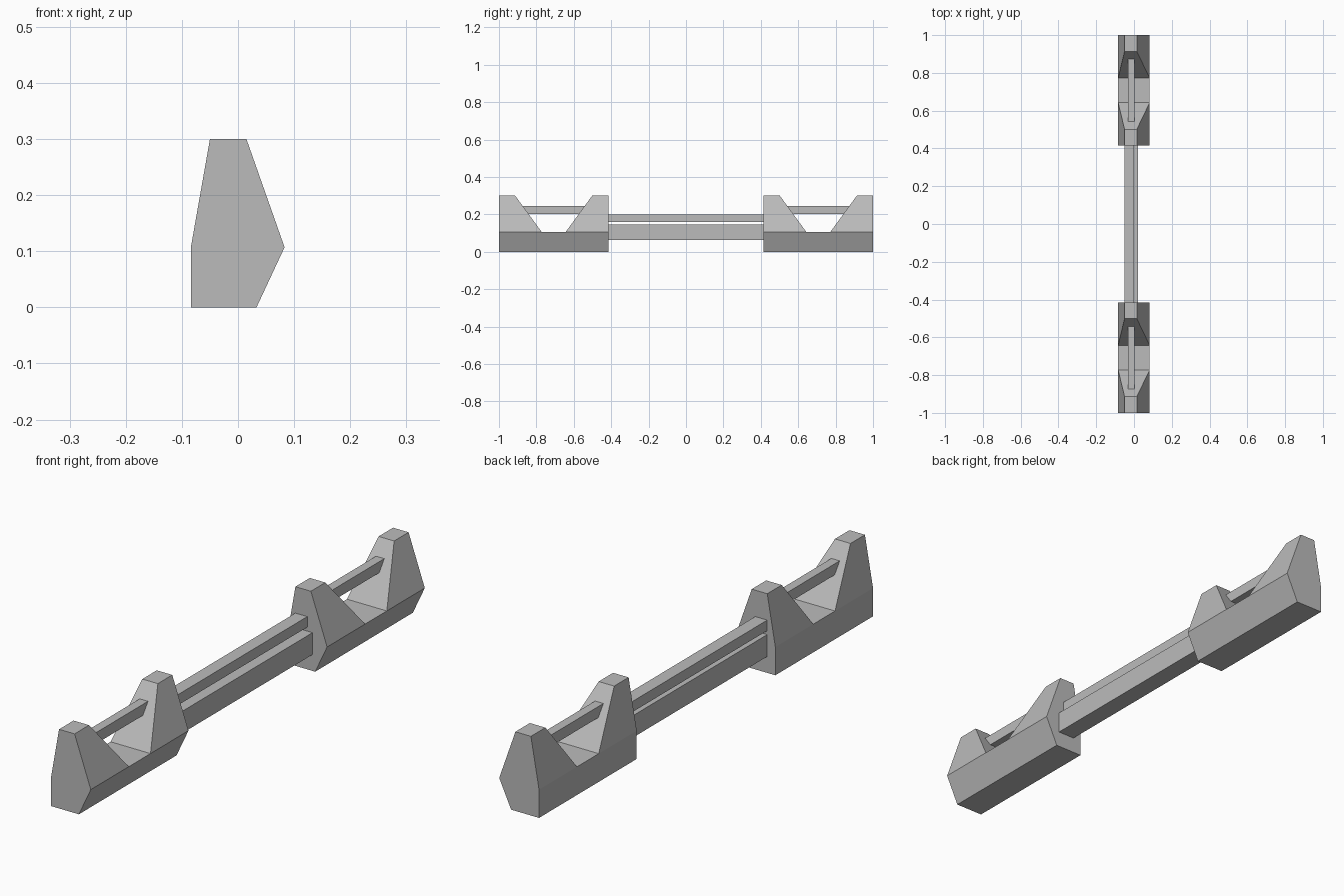
import bpy
import bmesh

cube = bpy.data.objects.get("Cube")
if cube:
    bpy.data.objects.remove(cube, do_unlink=True)

grey = bpy.data.materials.new("plain_grey")
grey.use_nodes = True
colour = (0.5, 0.5, 0.5, 1)
grey.diffuse_color = colour
grey.node_tree.nodes["Principled BSDF"].inputs["Base Color"].default_value = colour


def extrude(name, outline, y0, y1):
    """Extrude an (x, z) outline along y; return the object."""
    bm = bmesh.new()
    face = bm.faces.new([bm.verts.new((x, y0, z)) for x, z in outline])
    result = bmesh.ops.extrude_face_region(bm, geom=[face])
    new = [v for v in result["geom"] if isinstance(v, bmesh.types.BMVert)]
    bmesh.ops.translate(bm, verts=new, vec=(0, y1 - y0, 0))
    bmesh.ops.recalc_face_normals(bm, faces=bm.faces)
    mesh = bpy.data.meshes.new(name)
    bm.to_mesh(mesh)
    bm.free()
    mesh.materials.append(grey)
    obj = bpy.data.objects.new(name, mesh)
    bpy.context.scene.collection.objects.link(obj)
    return obj


def bar(name, x0, x1, y0, y1, z0, z1):
    return extrude(name, [(x0, z0), (x1, z0), (x1, z1), (x0, z1)], y0, y1)


SHOULDER, TOP = 0.107, 0.3
base_outline = [(-0.084, 0), (0.033, 0), (0.083, SHOULDER), (-0.084, SHOULDER)]
half = 0.2925       # half length of one block


def make_post(name, centre, side):
    """Tapered post: vertical outer end, sloping inner face."""
    bm = bmesh.new()
    rings = []
    for x0, x1, inner, z in ((-0.084, 0.083, 0.065, SHOULDER), (-0.05, 0.015, 0.206, TOP)):
        ends = (centre + side * inner, centre + side * half)
        rings.append([bm.verts.new(p) for p in (
            (x0, ends[0], z), (x1, ends[0], z), (x1, ends[1], z), (x0, ends[1], z))])
    low, high = rings
    bm.faces.new(high)
    for i in range(4):
        j = (i + 1) % 4
        bm.faces.new((low[i], low[j], high[j], high[i]))
    # temporary floor makes the normals unambiguous
    floor = bm.faces.new(low)
    bmesh.ops.recalc_face_normals(bm, faces=bm.faces)
    bmesh.ops.delete(bm, geom=[floor], context="FACES_ONLY")
    mesh = bpy.data.meshes.new(name)
    bm.to_mesh(mesh)
    bm.free()
    mesh.materials.append(grey)
    bpy.context.scene.collection.objects.link(bpy.data.objects.new(name, mesh))


# End blocks: base, two posts and the small rod spanning the notch
for label, centre in (("front", -1 + half), ("back", 1 - half)):
    extrude(label + "_base", base_outline, centre - half, centre + half)
    make_post(label + "_post_near", centre, -1)
    make_post(label + "_post_far", centre, 1)
    bar(label + "_rod", -0.033, 0.002, centre - 0.2, centre + 0.2, 0.203, 0.245)

# Rails joining the blocks
bar("upper_rail", -0.05, 0.0, -0.415, 0.415, 0.16, 0.2)
bar("lower_rail", -0.05, 0.022, -0.415, 0.415, 0.062, 0.145)
